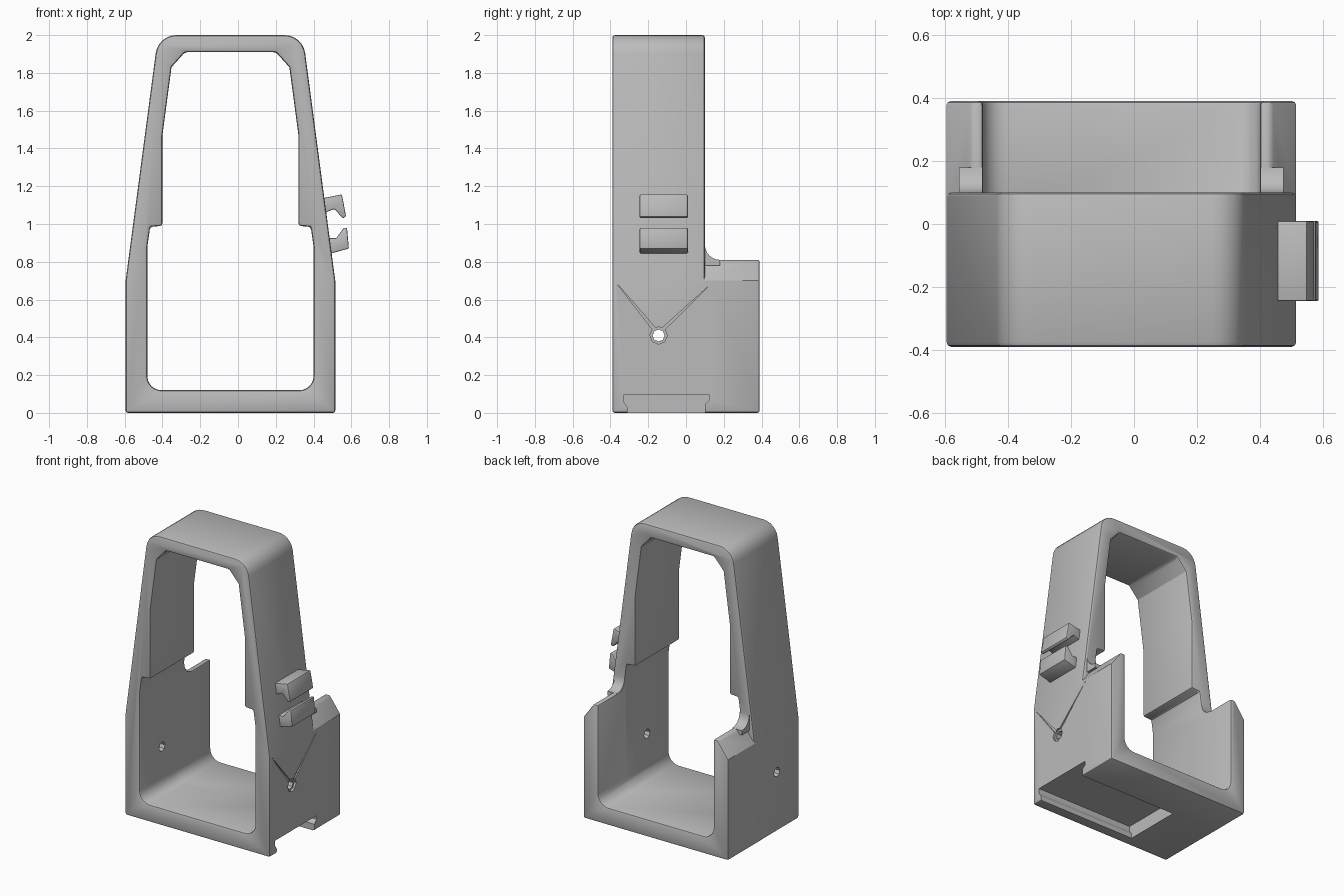
import bpy, bmesh, math
from mathutils import Vector

cube = bpy.data.objects.get("Cube")
if cube:
    bpy.data.objects.remove(cube, do_unlink=True)

grey = bpy.data.materials.new("plain grey")
grey.use_nodes = True
grey.diffuse_color = (0.5, 0.5, 0.5, 1)
grey.node_tree.nodes["Principled BSDF"].inputs["Base Color"].default_value = (0.5, 0.5, 0.5, 1)

CX = -0.04                      # centre line of the frame
FRONT, MID, BACK = -0.39, 0.10, 0.39


def rounded(points, steps=6):
    """Polygon from (u, v, radius) points, with arcs on the rounded corners."""
    out = []
    for i, (u, v, r) in enumerate(points):
        p = Vector((u, v))
        if not r:
            out.append(p)
            continue
        a = (Vector(points[i - 1][:2]) - p).normalized()
        b = (Vector(points[(i + 1) % len(points)][:2]) - p).normalized()
        half = a.angle(b) / 2
        centre = p + (a + b).normalized() * r / math.sin(half)
        start = p + a * r / math.tan(half) - centre
        end = p + b * r / math.tan(half) - centre
        sweep = start.angle_signed(end)
        for k in range(steps + 1):
            t = -sweep * k / steps
            c, s = math.cos(t), math.sin(t)
            out.append(centre + Vector((c * start.x - s * start.y, s * start.x + c * start.y)))
    return out


def mirrored(half):
    """Close a half outline (offset, z, radius) about the centre line."""
    right = [(CX + d, z, r) for d, z, r in half]
    left = [(CX - d, z, r) for d, z, r in reversed(half)]
    return rounded(right + left)


def prism(name, outline, axis, lo, hi):
    """Extrude an outline along x (outline is y, z) or y (outline is x, z)."""
    bm = bmesh.new()
    place = (lambda p, d: (d, p[0], p[1])) if axis == "x" else (lambda p, d: (p[0], d, p[1]))
    near = [bm.verts.new(place(p, lo)) for p in outline]
    far = [bm.verts.new(place(p, hi)) for p in outline]
    bm.faces.new(near)
    bm.faces.new(far[::-1])
    n = len(outline)
    for i in range(n):
        j = (i + 1) % n
        bm.faces.new((near[j], near[i], far[i], far[j]))
    bmesh.ops.recalc_face_normals(bm, faces=bm.faces)
    mesh = bpy.data.meshes.new(name)
    bm.to_mesh(mesh)
    bm.free()
    mesh.materials.append(grey)
    obj = bpy.data.objects.new(name, mesh)
    bpy.context.collection.objects.link(obj)
    return obj


def apply(obj, mod):
    bpy.ops.object.select_all(action="DESELECT")
    bpy.context.view_layer.objects.active = obj
    obj.select_set(True)
    bpy.ops.object.modifier_apply(modifier=mod.name)


def combine(obj, other, operation):
    mod = obj.modifiers.new("combine", "BOOLEAN")
    mod.operation, mod.object, mod.solver = operation, other, "EXACT"
    apply(obj, mod)
    bpy.data.objects.remove(other, do_unlink=True)


def soften(obj, width):
    mod = obj.modifiers.new("soft edges", "BEVEL")
    mod.width, mod.segments = width, 2
    mod.limit_method, mod.angle_limit = "ANGLE", math.radians(40)
    mod.use_clamp_overlap = False
    apply(obj, mod)


# Tall tapered frame with a stepped window
frame = prism("frame", mirrored([(0.555, 0, 0), (0.555, 0.7, 0), (0.383, 2, 0.11)]),
              "y", FRONT, MID)
window = prism("window_cutter", mirrored([
    (0.44, 0.12, 0.075), (0.44, 0.88, 0), (0.425, 0.985, 0), (0.36, 0.99, 0),
    (0.36, 1.47, 0), (0.312, 1.83, 0), (0.24, 1.91, 0)]), "y", FRONT - 0.2, BACK)
combine(frame, window, "DIFFERENCE")
soften(frame, 0.014)

# Low rear cradle with chamfered wall tops
inner = [(0.44, 0.81, 0), (0.44, 0.12, 0.075)]
outer = [(0.555, 0, 0), (0.555, 0.7, 0), (0.475, 0.81, 0)]
right = [(CX + d, z, r) for d, z, r in outer + inner]
left = [(CX - d, z, r) for d, z, r in reversed(outer + inner)]
cradle = prism("cradle", rounded(right + left), "y", 0, BACK)
soften(cradle, 0.012)
combine(frame, cradle, "UNION")

# Concave fillets where the cradle walls meet the frame
for side in (-1, 1):
    curve = [(MID + 0.08 - 0.08 * math.cos(t), 0.89 - 0.08 * math.sin(t))
             for t in (k * math.pi / 12 for k in range(7))]
    outline = [(MID - 0.04, 0.89), *curve, (MID + 0.08, 0.78), (MID - 0.04, 0.78)]
    ends = sorted((CX + side * 0.441, CX + side * 0.515))
    combine(frame, prism("fillet", outline, "x", *ends), "UNION")

# Rail slot in the underside, open on the left side
slot = [(-0.31, -0.05), (-0.31, 0.03), (-0.33, 0.06), (-0.33, 0.095),
        (0.125, 0.095), (0.125, 0.07), (0.10, 0.045), (0.10, -0.05)]
combine(frame, prism("slot_cutter", slot, "x", -0.24, 0.7), "DIFFERENCE")

# Pin hole through both walls, with a shallow countersink
HY, HZ = -0.145, 0.41


def octagon(r):
    return [(HY + r * math.cos(k * math.pi / 4), HZ + r * math.sin(k * math.pi / 4))
            for k in range(8)]


combine(frame, prism("hole_cutter", octagon(0.032), "x", -0.8, 0.8), "DIFFERENCE")
combine(frame, prism("countersink_cutter", octagon(0.046), "x", 0.5, 0.8), "DIFFERENCE")

# Thin creases fanning up from the hole
for tip, base in (((-0.37, 0.69), -0.02), ((0.14, 0.69), 0.02)):
    crease = [tip, (HY + base - 0.012, HZ + 0.03), (HY + base + 0.012, HZ + 0.03)]
    combine(frame, prism("crease_cutter", crease, "x", 0.507, 0.7), "DIFFERENCE")

# Pair of facing hooks on the left side
upper = [(0.44, 1.135), (0.55, 1.157), (0.572, 1.04), (0.555, 1.03), (0.51, 1.08), (0.45, 1.055)]
lower = [(0.46, 0.835), (0.587, 0.87), (0.577, 0.98), (0.56, 0.98), (0.52, 0.925), (0.46, 0.925)]
hooks = [prism("upper_hook", upper, "y", -0.245, 0.01),
         prism("lower_hook", lower, "y", -0.245, 0.01)]
for hook in hooks:
    soften(hook, 0.006)

# Smooth shading with sharp corners
bpy.ops.object.select_all(action="DESELECT")
for obj in [frame, *hooks]:
    obj.select_set(True)
bpy.context.view_layer.objects.active = frame
bpy.ops.object.shade_smooth_by_angle(angle=math.radians(30))
